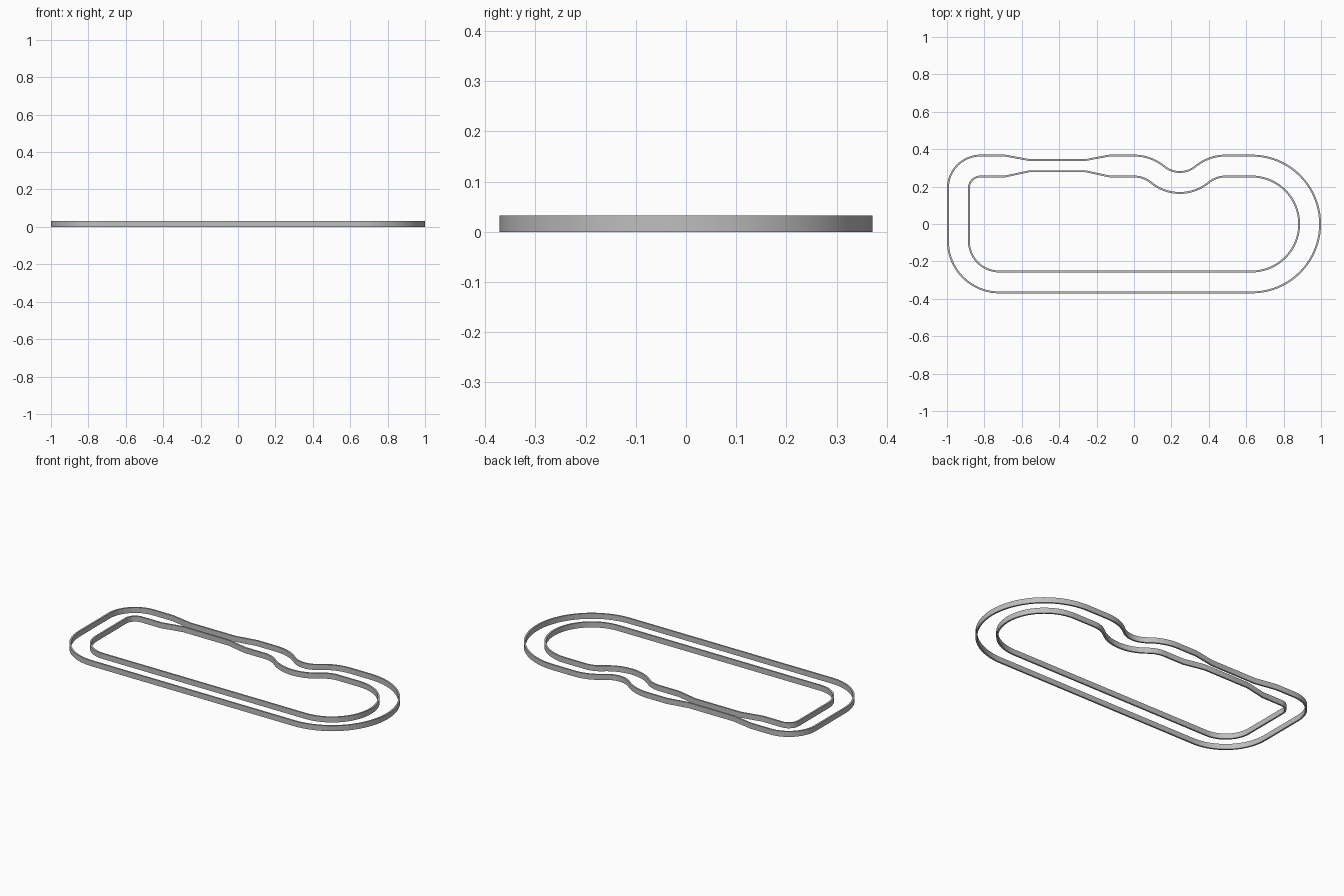
import bpy
import bmesh
from math import sin, cos, asin, degrees, radians

cube = bpy.data.objects.get("Cube")
if cube:
    bpy.data.objects.remove(cube, do_unlink=True)

HEIGHT = 0.032
THICK = 0.01
HALF = 0.366       # half depth of the outer wall's middle line
LANE = 0.112       # distance between the two walls

grey = bpy.data.materials.new("wall grey")
grey.use_nodes = True
grey.diffuse_color = (0.52, 0.52, 0.52, 1)
grey.node_tree.nodes["Principled BSDF"].inputs["Base Color"].default_value = (0.52, 0.52, 0.52, 1)


def arc(cx, cy, r, start, end, steps):
    """Points along an arc, angles in degrees."""
    angles = [radians(start + (end - start) * i / steps) for i in range(steps + 1)]
    return [(cx + r * cos(a), cy + r * sin(a)) for a in angles]


def circuit(inset, pinch):
    """Closed counterclockwise path, moved inward by inset."""
    dip_r, dip_y, dx = 0.13, 0.278, 0.245
    drop = HALF - dip_y
    reach = (dx * dx + drop * drop) / (2 * drop)
    turn = degrees(asin(dx / reach))
    hump_r = reach - dip_r
    hump_y = HALF - hump_r
    top = HALF - inset

    # Wide end bend
    pts = arc(0.629, 0, HALF - inset, -90, 90, 40)
    # Dip in the back straight: hump, hollow, hump
    pts += arc(2 * dx, hump_y, hump_r - inset, 90, 90 + turn, 10)
    pts += arc(dx, dip_y + dip_r, dip_r + inset, turn - 90, -90 - turn, 16)[1:]
    pts += arc(0, hump_y, hump_r - inset, 90 - turn, 90, 10)[1:]
    # Narrowed stretch
    pts += [(-0.13, top), (-0.26, top + pinch), (-0.56, top + pinch), (-0.69, top)]
    # Tight corner and wide corner
    pts += arc(-0.82, 0.191, 0.175 - inset, 90, 180, 16)
    pts += arc(-0.72, -0.091, 0.275 - inset, 180, 270, 20)
    return pts


def wall(name, inset, pinch):
    outer = circuit(inset - THICK / 2, pinch)
    inner = circuit(inset + THICK / 2, pinch)
    bm = bmesh.new()
    rings = [[bm.verts.new((x, y, z)) for x, y in path]
             for path, z in ((outer, 0), (outer, HEIGHT), (inner, HEIGHT), (inner, 0))]
    count = len(outer)
    for k in range(4):
        a, b = rings[k], rings[(k + 1) % 4]
        for i in range(count):
            j = (i + 1) % count
            bm.faces.new((a[i], a[j], b[j], b[i]))
    bmesh.ops.recalc_face_normals(bm, faces=bm.faces)
    mesh = bpy.data.meshes.new(name)
    bm.to_mesh(mesh)
    bm.free()
    mesh.materials.append(grey)
    ob = bpy.data.objects.new(name, mesh)
    bpy.context.collection.objects.link(ob)
    bpy.ops.object.select_all(action="DESELECT")
    ob.select_set(True)
    bpy.context.view_layer.objects.active = ob
    bpy.ops.object.shade_smooth_by_angle(angle=radians(30))


wall("outer_wall", 0, -0.024)
wall("inner_wall", LANE, 0.028)
